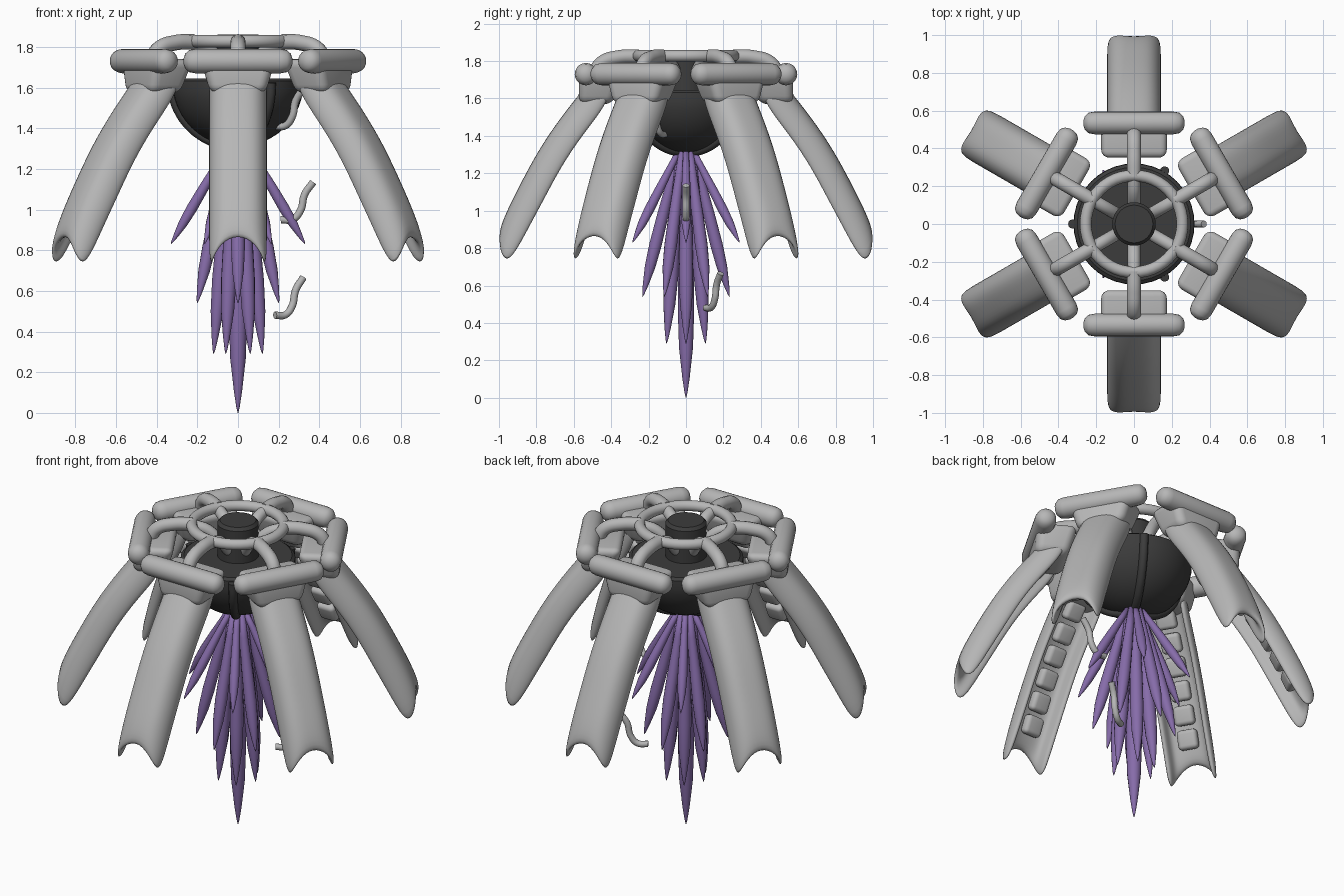
import bpy, bmesh, math
from mathutils import Vector, Matrix

if "Cube" in bpy.data.objects:
    bpy.data.objects.remove(bpy.data.objects["Cube"])


def material(name, rgb):
    m = bpy.data.materials.new(name)
    m.diffuse_color = (*rgb, 1)
    m.use_nodes = True
    m.node_tree.nodes["Principled BSDF"].inputs["Base Color"].default_value = m.diffuse_color
    return m


GREY = material("light grey", (0.47, 0.47, 0.47))
DARK = material("charcoal", (0.045, 0.045, 0.045))
PURPLE = material("purple", (0.24, 0.15, 0.40))


def finish(name, bm, mat, smooth=True):
    bmesh.ops.recalc_face_normals(bm, faces=bm.faces)
    me = bpy.data.meshes.new(name)
    bm.to_mesh(me)
    bm.free()
    me.materials.append(mat)
    me.polygons.foreach_set("use_smooth", [smooth] * len(me.polygons))
    ob = bpy.data.objects.new(name, me)
    bpy.context.collection.objects.link(ob)
    return ob


def around(ob, angles):
    """Place the object at the first angle about z, linked copies at the others."""
    base = ob.matrix_basis.copy()
    for i, a in enumerate(angles):
        o = ob if i == 0 else ob.copy()
        if i:
            bpy.context.collection.objects.link(o)
        o.matrix_basis = Matrix.Rotation(math.radians(a), 4, 'Z') @ base


def lathe(name, p0, p1, profile, mat, n=20):
    """Turned solid along p0-p1; profile holds (fraction of length, radius)."""
    p0, p1 = Vector(p0), Vector(p1)
    q = (p1 - p0).to_track_quat('Z', 'Y')
    bm = bmesh.new()
    rings = []
    for t, r in profile:
        rings.append([bm.verts.new(p0.lerp(p1, t) + q @ Vector(
            (r * math.cos(k * math.tau / n), r * math.sin(k * math.tau / n), 0))) for k in range(n)])
    for a, b in zip(rings, rings[1:]):
        for k in range(n):
            bm.faces.new((a[k], a[(k + 1) % n], b[(k + 1) % n], b[k]))
    bm.faces.new(rings[0])
    bm.faces.new(rings[-1])
    return finish(name, bm, mat)


def tube(name, pts, radius, mat):
    """Round tube along a smooth path."""
    cu = bpy.data.curves.new(name, 'CURVE')
    cu.dimensions = '3D'
    cu.bevel_depth, cu.bevel_resolution, cu.use_fill_caps = radius, 4, True
    sp = cu.splines.new('BEZIER')
    sp.bezier_points.add(len(pts) - 1)
    for b, p in zip(sp.bezier_points, pts):
        b.co = p
        b.handle_left_type = b.handle_right_type = 'AUTO'
    tmp = bpy.data.objects.new(name + "_path", cu)
    bpy.context.collection.objects.link(tmp)
    bm = bmesh.new()
    me = bpy.data.meshes.new_from_object(tmp.evaluated_get(bpy.context.evaluated_depsgraph_get()))
    bm.from_mesh(me)
    bpy.data.objects.remove(tmp)
    return finish(name, bm, mat)


def block(name, mat, bevel, bottom, top):
    """Rounded tapered block; bottom/top = (x0, x1, half width y, z)."""
    bm = bmesh.new()
    loops = []
    for x0, x1, w, z in (bottom, top):
        loops.append([bm.verts.new(p) for p in ((x0, -w, z), (x1, -w, z), (x1, w, z), (x0, w, z))])
    a, b = loops
    bm.faces.new(a)
    bm.faces.new(b)
    for k in range(4):
        bm.faces.new((a[k], a[(k + 1) % 4], b[(k + 1) % 4], b[k]))
    ob = finish(name, bm, mat)
    m = ob.modifiers.new("round", 'BEVEL')
    m.width, m.segments = bevel, 5
    return ob


SIX = [30 + 60 * k for k in range(6)]
CROSS = [60 * k for k in range(6)]

# ---- petals: channel section lofted down a curved spine (radius, z, depth)
SPINE = [(.50, 1.71, .13), (.57, 1.62, .15), (.67, 1.495, .15), (.79, 1.32, .15),
         (.895, 1.12, .15), (.965, .98, .145), (1.0, .885, .115)]
OUT = [(.142, -1), (.145, -.5), (.095, 0), (0, .02)]
INN = [(.11, -1), (.105, -.62), (.085, -.42), (0, -.40)]
mirror = lambda half: half + [(-u, v) for u, v in half[-2::-1]]
out_pts, in_pts = mirror(OUT), mirror(INN)


def frame(i):
    a, b = SPINE[max(i - 1, 0)], SPINE[min(i + 1, len(SPINE) - 1)]
    t = Vector((b[0] - a[0], 0, b[1] - a[1])).normalized()
    return Vector((SPINE[i][0], 0, SPINE[i][1])), t, Vector((-t.z, 0, t.x))


bm = bmesh.new()
sections = []
for i, (_, _, d) in enumerate(SPINE):
    p, t, nrm = frame(i)
    last = i == len(SPINE) - 1
    sections.append([bm.verts.new(p + nrm * v * d + Vector((0, u, 0))
                     + t * (.16 * (abs(u) / .14) ** 2.5 if last else 0))
                     for u, v in out_pts + in_pts[::-1]])
n = len(sections[0])
for a, b in zip(sections, sections[1:]):
    for k in range(n):
        bm.faces.new((a[k], a[(k + 1) % n], b[(k + 1) % n], b[k]))
for s in (sections[0], sections[-1]):
    for k in range(n // 2 - 1):
        bm.faces.new((s[k], s[k + 1], s[n - 2 - k], s[n - 1 - k]))
petal = finish("petal", bm, GREY)
sub = petal.modifiers.new("smooth", 'SUBSURF')
sub.levels = sub.render_levels = 2
around(petal, SIX)

# ---- grip pads along the channel floor
lengths = [math.dist(a[:2], b[:2]) for a, b in zip(SPINE, SPINE[1:])]
for j in range(6):
    s, i = .14 + .14 * j, 0
    while s > lengths[i]:
        s -= lengths[i]
        i += 1
    f = s / lengths[i]
    (p0, t0, n0), (p1, t1, n1) = frame(i), frame(i + 1)
    pos, t, nr = p0.lerp(p1, f), t0.lerp(t1, f).normalized(), n0.lerp(n1, f).normalized()
    pad = block("grip_pad", GREY, .024, (-.056, .056, .058, -.03), (-.056, .056, .058, .03))
    rot = Matrix((t, Vector((0, 1, 0)), t.cross(Vector((0, 1, 0))))).transposed()
    pad.matrix_basis = Matrix.Translation(pos - nr * .085) @ rot.to_4x4()
    around(pad, SIX)

# ---- petal heads: cross bar, saddle and arm to the ring
cap = [(0, .012), (.015, .036), (.05, .054), (.11, .06)]
around(lathe("cross_bar", (.535, -.268, 1.73), (.535, .268, 1.73),
             cap + [(1 - t, r) for t, r in cap[::-1]], GREY), SIX)
around(block("saddle", GREY, .045, (.39, .575, .135, 1.57), (.34, .57, .185, 1.74)), SIX)
around(tube("ring_arm", [(.25, 0, 1.825), (.36, 0, 1.82), (.45, 0, 1.79), (.49, 0, 1.73)], .038, GREY), SIX)
around(tube("inner_spoke", [(.26, 0, 1.82), (.17, 0, 1.79), (.09, 0, 1.71)], .034, GREY), SIX)

# ---- top ring and dark hub
bpy.ops.mesh.primitive_torus_add(location=(0, 0, 1.828), major_radius=.256, minor_radius=.031,
                                 major_segments=48, minor_segments=14)
ring = bpy.context.object
ring.name = "top_ring"
ring.data.materials.append(GREY)
bpy.ops.object.shade_smooth()
hub = lathe("hub", (0, 0, 1.60), (0, 0, 1.86), [(0, .115), (.93, .115), (1, .10)], DARK, 32)

# ---- dark bowl with three ribs
bowl_prof = [(0, .30), (.04, .318)] + [
    (.06 + .94 * math.sin(a), .32 * math.cos(a) + .003)
    for a in (math.pi / 2 * k / 12 for k in range(1, 13))]
bowl = lathe("bowl", (0, 0, 1.645), (0, 0, 1.31), bowl_prof, DARK, 40)
for ob in (hub, bowl):
    bpy.context.view_layer.objects.active = ob
    bpy.ops.object.select_all(action='DESELECT')
    ob.select_set(True)
    bpy.ops.object.shade_smooth_by_angle(angle=math.radians(35))
rib = [(.325 * math.cos(a), 0, 1.625 - .315 * math.sin(a)) for a in (math.radians(14 * k) for k in range(7))]
around(tube("bowl_rib", rib, .024, DARK), (60, 180, 300))

# ---- hanging cluster of purple spikes: (tip radius, tip z, thickness, angles)
SPIKE = [(0, .55), (.2, .7), (.45, .92), (.65, 1), (.8, .85), (.92, .45), (.98, .18), (1, .03)]
for name, r, z, w, angles in (("outer_spike", .33, .83, .027, CROSS), ("middle_spike", .232, .54, .034, SIX),
                              ("inner_spike", .12, .29, .038, CROSS), ("centre_spike", 0, 0, .045, [0])):
    start = .035 if r else 0
    around(lathe(name, (start, 0, 1.335), (r, 0, z), [(t, k * w) for t, k in SPIKE], PURPLE, 14), angles)

# ---- three small hooks down one side
for angle, z in ((-30, 1.41), (0, .95), (30, .48)):
    around(tube("hook", [(.21, 0, z), (.27, 0, z + .003), (.307, 0, z + .045),
                         (.328, 0, z + .125), (.37, 0, z + .185)], .018, GREY), [angle])
